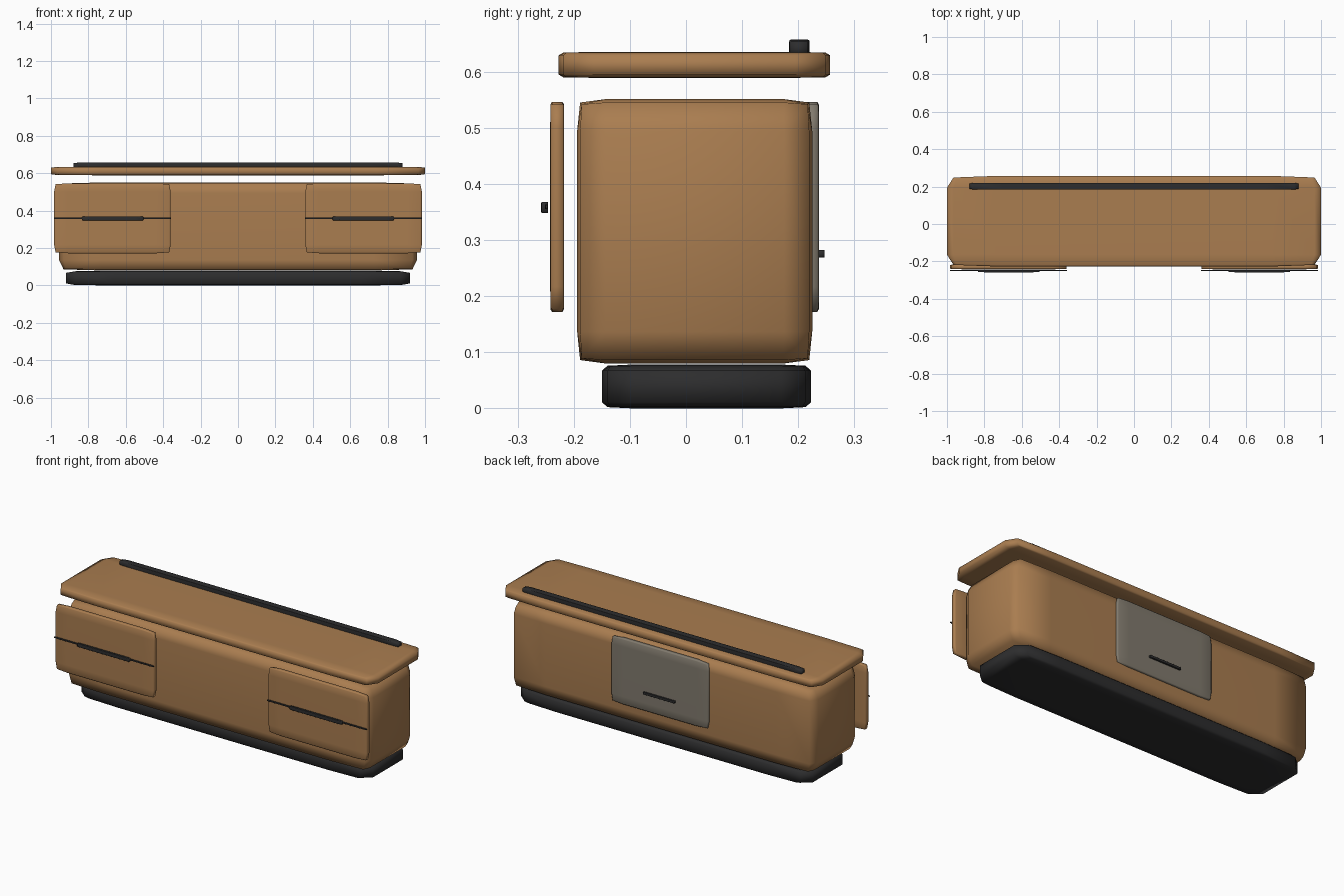
import bpy
import bmesh
from mathutils import Matrix, Vector

cube = bpy.data.objects.get("Cube")
if cube:
    bpy.data.objects.remove(cube, do_unlink=True)


def make_material(name, rgb):
    mat = bpy.data.materials.new(name)
    mat.use_nodes = True
    mat.diffuse_color = (*rgb, 1)
    shader = mat.node_tree.nodes["Principled BSDF"]
    shader.inputs["Base Color"].default_value = (*rgb, 1)
    shader.inputs["Roughness"].default_value = 0.6
    return mat


wood = make_material("warm wood", (0.40, 0.205, 0.08))
black = make_material("matte black", (0.026, 0.026, 0.027))
grey = make_material("warm grey", (0.22, 0.195, 0.155))


def soft_box(name, mat, x, y, z, bevel=0.12, profile=0.8):
    """Soft-edged box between the given limits; the bevel stretches with it."""
    bm = bmesh.new()
    bmesh.ops.create_cube(bm, size=1)
    bmesh.ops.bevel(bm, geom=bm.edges[:], offset=bevel, segments=2,
                    profile=profile, affect='EDGES')
    size = [b - a for a, b in (x, y, z)]
    centre = Vector([(a + b) / 2 for a, b in (x, y, z)])
    bmesh.ops.transform(bm, verts=bm.verts,
                        matrix=Matrix.Translation(centre) @ Matrix.Diagonal((*size, 1)))
    for face in bm.faces:
        face.smooth = True
    mesh = bpy.data.meshes.new(name)
    bm.to_mesh(mesh)
    bm.free()
    mesh.materials.append(mat)
    obj = bpy.data.objects.new(name, mesh)
    bpy.context.collection.objects.link(obj)
    return obj


# Main carcass, plinth and floating top
soft_box("cabinet_body", wood, (-0.957, 0.957), (-0.194, 0.225), (0.08, 0.551))
soft_box("plinth", black, (-0.92, 0.92), (-0.15, 0.223), (0, 0.078), 0.14, 0.65)
soft_box("top_slab", wood, (-1, 1), (-0.227, 0.257), (0.589, 0.635), 0.13, 0.75)
soft_box("back_rail", black, (-0.88, 0.88), (0.184, 0.22), (0.625, 0.657), 0.1, 0.75)

# Front drawer panels, each with a seam strip and a pull handle
for side, sign in (("left", 1), ("right", -1)):
    def span(a, b):
        return tuple(sorted((sign * a, sign * b)))

    soft_box(side + "_drawer_panel", wood, span(0.36, 0.983), (-0.242, -0.217), (0.172, 0.546))
    soft_box(side + "_drawer_seam", black, span(0.358, 0.985), (-0.251, -0.246), (0.355, 0.363))
    soft_box(side + "_drawer_handle", black, span(0.505, 0.835), (-0.258, -0.246), (0.348, 0.368))

# Rear access panel and its handle
soft_box("rear_panel", grey, (-0.306, 0.306), (0.213, 0.237), (0.172, 0.546))
soft_box("rear_handle", black, (-0.1, 0.1), (0.235, 0.247), (0.269, 0.282))
